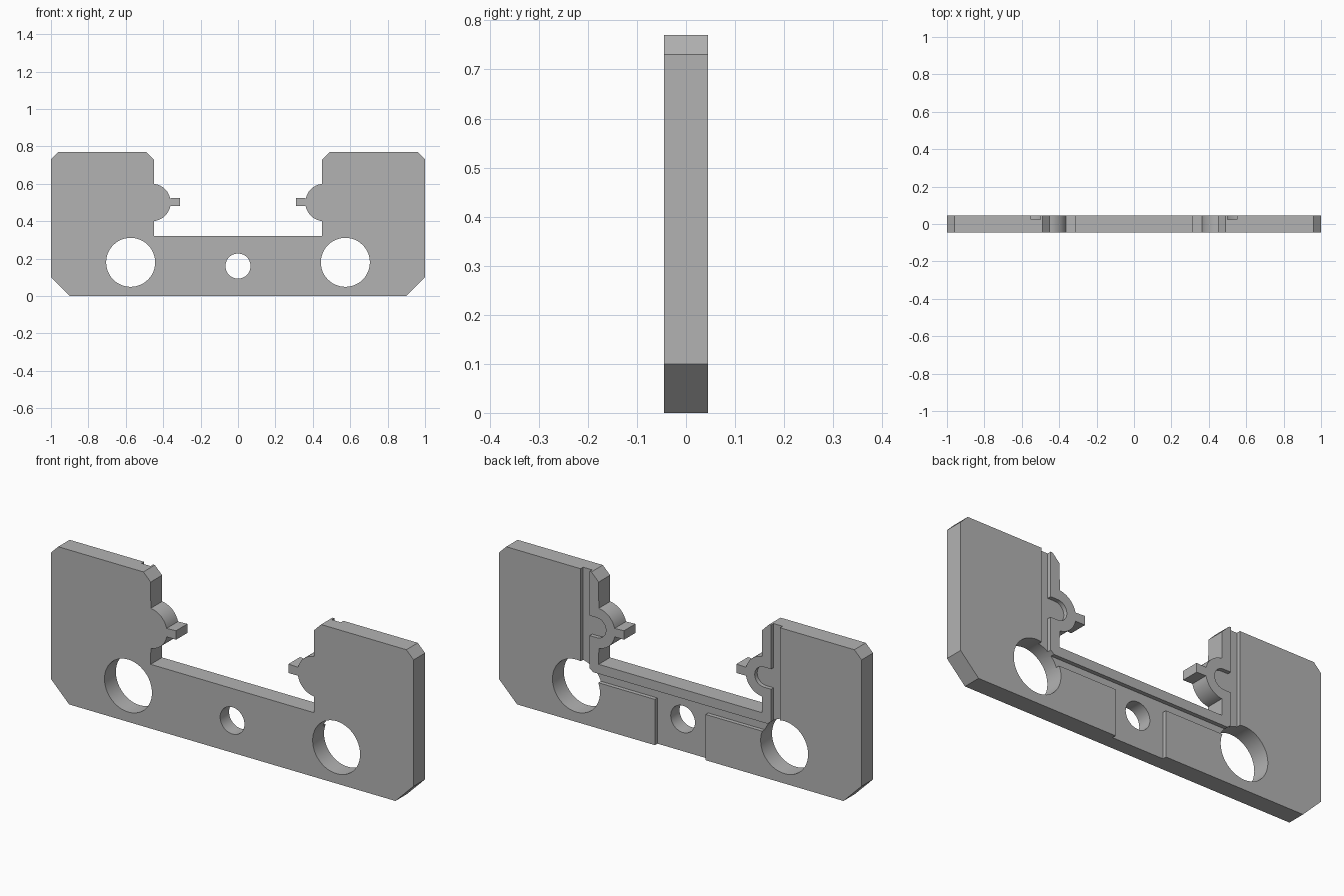
import bpy, bmesh
from math import cos, sin, radians

if "Cube" in bpy.data.objects:
    bpy.data.objects.remove(bpy.data.objects["Cube"])

HALF = 0.045      # half the plate thickness
FLOOR = 0.025     # y of the groove floors on the back
OUT = 0.1         # cutters run past the surface to here

grey = bpy.data.materials.new("plain_grey")
grey.use_nodes = True
grey.diffuse_color = (0.45, 0.45, 0.45, 1)
grey.node_tree.nodes["Principled BSDF"].inputs["Base Color"].default_value = (0.45, 0.45, 0.45, 1)


def arc(x, z, r, start, end, steps):
    angles = [radians(start + (end - start) * i / steps) for i in range(steps + 1)]
    return [(x + r * cos(a), z + r * sin(a)) for a in angles]


def mirrored(points):
    return [(-x, z) for x, z in reversed(points)]


def rectangle(x0, x1, z0, z1):
    return [(x0, z0), (x1, z0), (x1, z1), (x0, z1)]


def prism(name, points, y0, y1):
    """Extrude an outline in the xz plane from y0 to y1."""
    bm = bmesh.new()
    face = bm.faces.new([bm.verts.new((x, y0, z)) for x, z in points])
    grown = bmesh.ops.extrude_face_region(bm, geom=[face])["geom"]
    bmesh.ops.translate(bm, vec=(0, y1 - y0, 0),
                        verts=[v for v in grown if isinstance(v, bmesh.types.BMVert)])
    bmesh.ops.recalc_face_normals(bm, faces=bm.faces)
    mesh = bpy.data.meshes.new(name)
    bm.to_mesh(mesh)
    bm.free()
    mesh.materials.append(grey)
    obj = bpy.data.objects.new(name, mesh)
    bpy.context.collection.objects.link(obj)
    return obj


def cut(target, points, y0, y1):
    cutter = prism("cutter", points, y0, y1)
    cutter.hide_render = True
    mod = target.modifiers.new("cut", "BOOLEAN")
    mod.operation, mod.solver, mod.object = "DIFFERENCE", "EXACT", cutter
    bpy.context.view_layer.objects.active = target
    bpy.ops.object.modifier_apply(modifier=mod.name)
    bpy.data.objects.remove(cutter)


# Plate outline: chamfered arm with a round boss and a small tab, then its mirror
right_half = [(0.9, 0), (1, 0.1), (1, 0.73), (0.96, 0.77), (0.49, 0.77), (0.45, 0.73)]
right_half += arc(0.46, 0.5, 0.1, 96, 167, 10)
right_half += [(0.31, 0.525), (0.31, 0.48)]
right_half += arc(0.46, 0.5, 0.1, 191, 264, 10)
right_half += [(0.45, 0.32)]
plate = prism("bracket_plate", right_half + mirrored(right_half), -HALF, HALF)

# Through holes
for x, z, r in ((0.574, 0.18, 0.131), (-0.574, 0.18, 0.131), (0, 0.16, 0.067)):
    cut(plate, arc(x, z, r, 0, 352.5, 47), -OUT, OUT)

# Back: crosswise groove with the wide centre channel running down from it
channel = [(0.14, -OUT), (0.14, 0.228), (0.55, 0.228), (0.55, 0.273)]
cut(plate, channel + mirrored(channel), FLOOR, OUT)

# Back: upright grooves, each with a rounded pocket into the boss
groove = rectangle(0.5, 0.55, 0.25, 1)
pocket = arc(0.46, 0.5, 0.05, 90, 270, 12) + [(0.52, 0.45), (0.52, 0.55)]
for shape in (groove, pocket):
    cut(plate, shape, FLOOR, OUT)
    cut(plate, mirrored(shape), FLOOR, OUT)

# Smooth the curved walls, keep the edges crisp
bpy.ops.object.select_all(action="DESELECT")
plate.select_set(True)
bpy.context.view_layer.objects.active = plate
bpy.ops.object.shade_smooth_by_angle(angle=radians(30))
